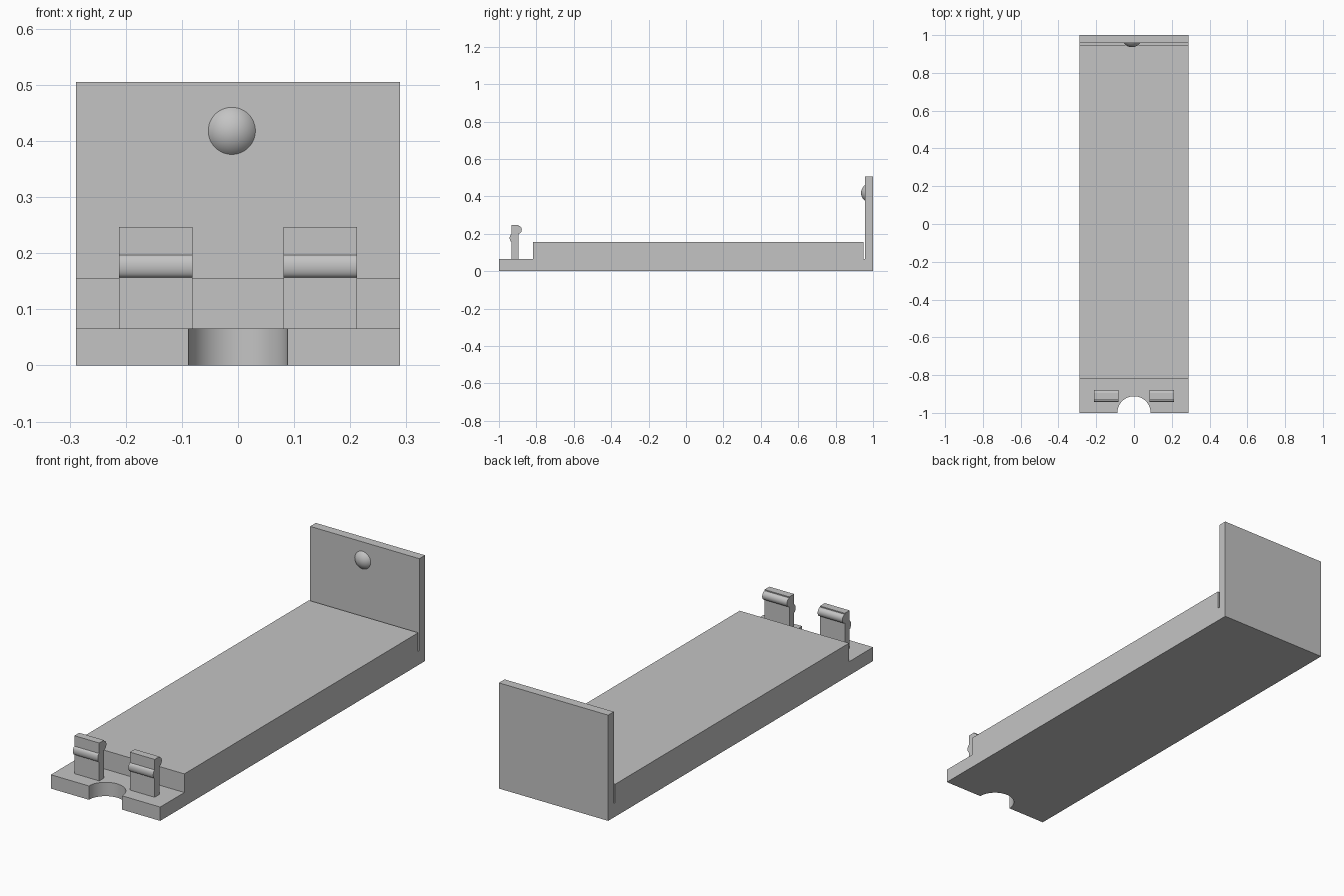
import bpy, bmesh, math
from mathutils import Matrix, Vector

if "Cube" in bpy.data.objects:
    bpy.data.objects.remove(bpy.data.objects["Cube"], do_unlink=True)

grey = bpy.data.materials.new("light grey")
grey.use_nodes = True
COLOUR = (0.55, 0.55, 0.55, 1)
grey.diffuse_color = COLOUR
grey.node_tree.nodes["Principled BSDF"].inputs["Base Color"].default_value = COLOUR


def make_object(name, bm, smooth=True):
    bmesh.ops.recalc_face_normals(bm, faces=bm.faces)
    mesh = bpy.data.meshes.new(name)
    bm.to_mesh(mesh)
    bm.free()
    mesh.materials.append(grey)
    obj = bpy.data.objects.new(name, mesh)
    bpy.context.collection.objects.link(obj)
    if smooth:
        shade(obj)
    return obj


def shade(obj):
    bpy.ops.object.select_all(action='DESELECT')
    obj.select_set(True)
    bpy.context.view_layer.objects.active = obj
    bpy.ops.object.shade_smooth_by_angle(angle=math.radians(30))


def extrude_x(name, profile, x0, x1, smooth=True):
    """Extrude a side profile of (y, z) points across the width."""
    bm = bmesh.new()
    face = bm.faces.new([bm.verts.new((x0, y, z)) for y, z in profile])
    out = bmesh.ops.extrude_face_region(bm, geom=[face])
    moved = [v for v in out["geom"] if isinstance(v, bmesh.types.BMVert)]
    bmesh.ops.translate(bm, verts=moved, vec=(x1 - x0, 0, 0))
    return make_object(name, bm, smooth)


def bulge(y, z, depth, half, steps=14):
    """Half ellipse from z - half to z + half, swelling along y by depth."""
    angles = [math.pi * (i / steps - 0.5) for i in range(steps + 1)]
    return [(y + depth * math.cos(a), z + half * math.sin(a)) for a in angles]


# Tray: lip, raised deck, thin slot and tall end plate
W, LIP, DECK, TOP, PLATE = 0.289, 0.066, 0.155, 0.505, 0.957
tray = extrude_x("tray", [
    (-1, 0), (1, 0), (1, TOP), (PLATE, TOP), (PLATE, LIP), (0.948, LIP),
    (0.948, DECK), (-0.818, DECK), (-0.818, LIP), (-1, LIP)], -W, W, False)

# Round notch in the lip
bm = bmesh.new()
bmesh.ops.create_cone(bm, cap_ends=True, segments=64, radius1=0.088, radius2=0.088,
                      depth=0.4, matrix=Matrix.Translation((0, -1, 0)))
cutter = make_object("notch_cutter", bm, False)
cutter.hide_render = True
cut = tray.modifiers.new("notch", 'BOOLEAN')
cut.operation = 'DIFFERENCE'
cut.solver = 'EXACT'
cut.object = cutter
bpy.context.view_layer.objects.active = tray
bpy.ops.object.modifier_apply(modifier=cut.name)
bpy.data.objects.remove(cutter, do_unlink=True)
shade(tray)

# Pair of clips with a low ridge in front and a high ridge behind
FRONT, BACK, CLIP_TOP = -0.932, -0.896, 0.247
clip = ([(FRONT, LIP), (BACK, LIP)]
        + bulge(BACK, 0.221, 0.018, 0.021)
        + [(BACK, CLIP_TOP), (FRONT, CLIP_TOP)]
        + bulge(FRONT, 0.177, -0.011, 0.02)[::-1])
for side, name in ((-1, "right_clip"), (1, "left_clip")):
    extrude_x(name, clip, side * 0.081, side * 0.212)

# Domed button on the end plate, a lathed spherical cap
R_CAP, RISE, SEG = 0.042, 0.021, 48
radius = (R_CAP ** 2 + RISE ** 2) / (2 * RISE)
limit = math.asin(R_CAP / radius)
bm = bmesh.new()
centre = Vector((-0.011, PLATE - RISE + radius, 0.418))
arc = [bm.verts.new(centre + radius * Vector((math.sin(a), -math.cos(a), 0)))
       for a in (limit * i / 10 for i in range(11))]
edges = [bm.edges.new(pair) for pair in zip(arc, arc[1:])]
bmesh.ops.spin(bm, geom=arc + edges, cent=centre, axis=(0, 1, 0),
               angle=2 * math.pi, steps=SEG)
bmesh.ops.remove_doubles(bm, verts=bm.verts, dist=0.0001)
bm.normal_update()
button = make_object("button", bm)
# Turn the open cap outward, toward the front
if sum(p.normal.y for p in button.data.polygons) > 0:
    button.data.flip_normals()
